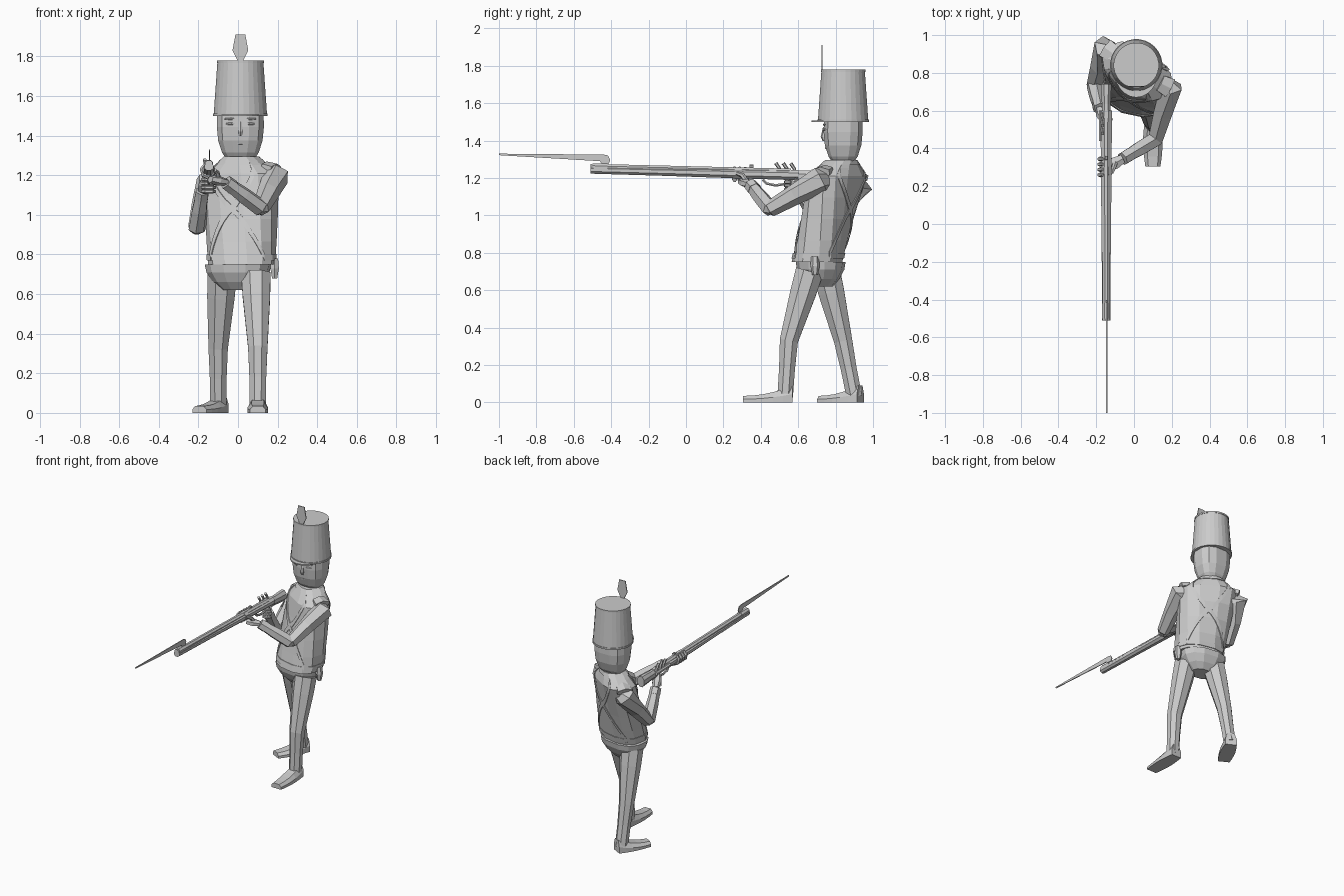
import bpy, bmesh
from math import sin, cos, pi, tau, radians, copysign
from mathutils import Vector

cube = bpy.data.objects.get("Cube")
if cube:
    bpy.data.objects.remove(cube, do_unlink=True)

UP = Vector((0, 0, 1))
FRONT = Vector((0, -1, 0))
LEFT = Vector((1, 0, 0))

plain_grey = bpy.data.materials.new("plain grey")
plain_grey.use_nodes = True
colour = (.6, .6, .6, 1)
plain_grey.diffuse_color = colour
plain_grey.node_tree.nodes["Principled BSDF"].inputs["Base Color"].default_value = colour


def skin(name, rings):
    """Bridge equal rings of points and cap both ends."""
    bm = bmesh.new()
    loops = [[bm.verts.new(point) for point in ring] for ring in rings]
    for low, high in zip(loops, loops[1:]):
        for i in range(len(low)):
            bm.faces.new((low[i - 1], low[i], high[i], high[i - 1]))
    bm.faces.new(loops[0])
    bm.faces.new(loops[-1])
    bmesh.ops.recalc_face_normals(bm, faces=bm.faces)
    mesh = bpy.data.meshes.new(name)
    bm.to_mesh(mesh)
    bm.free()
    mesh.materials.append(plain_grey)
    bpy.context.collection.objects.link(bpy.data.objects.new(name, mesh))


def plate(name, outline, thickness):
    """Flat outline thickened by a vector."""
    skin(name, [outline, [point + thickness for point in outline]])


def level_point(centre, width, depth, turn, angle, power=.8):
    u = width * copysign(abs(cos(angle)) ** power, cos(angle))
    v = depth * copysign(abs(sin(angle)) ** power, sin(angle))
    return centre + Vector((u * cos(turn) - v * sin(turn), u * sin(turn) + v * cos(turn), 0))


def oval(centre, width, depth, turn=0, sides=12, power=.8):
    """Level ring, squarer when the power is lower."""
    return [level_point(centre, width, depth, turn, tau * (i + .5) / sides, power) for i in range(sides)]


def limb(name, joints, radii, sides=6, up=UP, tall=1):
    """Faceted tube through the joints."""
    rings = []
    for i, (joint, radius) in enumerate(zip(joints, radii)):
        ahead = joints[min(i + 1, len(joints) - 1)] - joints[max(i - 1, 0)]
        across = ahead.cross(up).normalized()
        over = across.cross(ahead).normalized() * tall
        angles = [tau * (k + .5) / sides for k in range(sides)]
        rings.append([joint + (across * cos(a) + over * sin(a)) * radius for a in angles])
    skin(name, rings)


# Jacket leans back, widens and twists from waist to shoulders
WAIST, SHOULDER, NECK = .75, 1.21, 1.295


def body(z):
    """Centre, half width, half depth and turn of the trunk at a height."""
    rise = min((z - WAIST) / (SHOULDER - WAIST), 1)
    slope = max(z - SHOULDER, 0) / (NECK - SHOULDER)
    centre = Vector((.018, .7 + .11 * rise + .02 * slope, z))
    width = (.168 + .035 * rise) * (1 - .6 * slope)
    depth = (.13 - .015 * rise) * (1 - .35 * slope)
    return centre, width, depth, radians(-12 - 21 * rise)


levels = [WAIST + (SHOULDER - WAIST) * i / 4 for i in range(5)]
skin("jacket", [oval(*body(z)) for z in levels + [(SHOULDER + NECK) / 2, NECK]])


def band(name, low, high, extra):
    rings = []
    for z in (low, high):
        centre, width, depth, turn = body(z)
        rings.append(oval(centre, width + extra, depth + extra, turn))
    skin(name, rings)


band("waist_belt", .77, .8, .005)
band("collar", 1.27, NECK, .006)

# Hips taper to the crotch
hip_rings = []
for drop in (.13, .09, .04, 0):
    size = 1 - (drop / .18) ** 2
    hip_rings.append(oval(Vector((0, .72, WAIST - drop)), .168 * size, .13 * size, radians(-8)))
skin("hips", hip_rings)


# Crossed belts, front and back
def belt(name, start, end, steps=12):
    rings = []
    for i in range(steps + 1):
        ring = []
        angle = radians(start + (end - start) * i / steps)
        middle = 1.25 - .46 * i / steps
        for rise, lift in ((-.02, 0), (-.02, .005), (.02, .005), (.02, 0)):
            centre, width, depth, turn = body(middle + rise)
            ring.append(level_point(centre, width + lift, depth + lift, turn, angle))
        rings.append(ring)
    skin(name, rings)


for face, sign in (("front", -1), ("back", 1)):
    belt(face + "_belt_from_left", 45 * sign, 140 * sign)
    belt(face + "_belt_from_right", 135 * sign, 40 * sign)

pouch = Vector((.185, .69, .78))
limb("hip_pouch", [pouch, pouch - UP * .05, pouch - UP * .1], (.02, .025, .015), up=FRONT)


# Legs and boots
def leg(side, hip, knee, ankle, toe):
    limb(side + "_leg", [hip, hip.lerp(knee, .3), knee, ankle.lerp(knee, .5), ankle],
         (.08, .075, .053, .046, .045), sides=8, up=FRONT)
    along = Vector((toe.x - ankle.x, toe.y - ankle.y, 0))
    heel = toe - along * 1.18
    across = along.cross(UP).normalized()
    rings = []
    for i in range(6):
        reach = i / 5
        top = UP * (.035 + .055 * (1 - reach) ** 2)
        wide = across * (.04 + .012 * sin(pi * reach))
        sole = heel.lerp(toe, reach)
        rings.append([sole - wide, sole + wide, sole + wide + top / 2, sole + wide * .6 + top,
                      sole - wide * .6 + top, sole - wide + top / 2])
    skin(side + "_boot", rings)


leg("left", Vector((.09, .66, .7)), Vector((.1, .55, .33)), Vector((.1, .53, .03)), Vector((.1, .305, 0)))
leg("right", Vector((-.08, .75, .7)), Vector((-.1, .84, .33)), Vector((-.1, .9, .03)), Vector((-.195, .72, 0)))


# Arms with shoulder caps, cuffs and palms
def arm(side, shoulder, elbow, wrist, palm, up):
    inner = shoulder.lerp(body(SHOULDER)[0], .3)
    tip = elbow + (elbow - shoulder) * .06
    limb(side + "_upper_arm", [inner, shoulder, shoulder.lerp(elbow, .5), elbow, tip],
         (.055, .07, .056, .044, .02))
    limb(side + "_forearm", [elbow + (elbow - wrist) * .1, elbow, elbow.lerp(wrist, .5), wrist],
         (.02, .044, .042, .032), up=up)
    limb(side + "_cuff", [elbow.lerp(wrist, .8), wrist], (.039, .037), up=up)
    limb(side + "_shoulder_cap", [inner + UP * .05, shoulder + UP * .04], (.05, .06), tall=.5)
    limb(side + "_palm", [wrist, wrist.lerp(palm, .5), palm], (.026, .036, .028), up=up, tall=.7)


arm("left", Vector((.19, .72, 1.19)), Vector((.115, .45, 1.035)), Vector((-.06, .345, 1.165)),
    Vector((-.14, .3, 1.18)), UP)
arm("right", Vector((-.15, .93, 1.16)), Vector((-.21, .74, .93)), Vector((-.18, .61, 1.12)),
    Vector((-.155, .55, 1.18)), FRONT)

# Long gun, placed by distance along its gently falling axis
BORE = -.147


def gun_point(y, drop=0.0, out=0.0):
    return Vector((BORE + out, y, 1.245 - .025 * (y + .5) - drop))


def gun_part(name, start, end, radii, drop=0.0, out=0.0, sides=8, tall=1.0):
    steps = len(radii) - 1
    joints = [gun_point(start + (end - start) * i / steps, drop, out) for i in range(steps + 1)]
    limb(name, joints, radii, sides=sides, tall=tall)


gun_part("barrel", -.51, .56, (.02, .021), drop=-.012)
gun_part("fore_stock", -.51, .6, (.024, .026, .03, .033), drop=.002, tall=.9)
gun_part("butt_stock", .58, .74, (.026, .025, .028, .03), drop=.01, tall=1.4)
gun_part("lock_plate", .44, .6, (.015, .015), out=-.025)
gun_part("barrel_band", .26, .3, (.033, .033))
gun_part("rear_sight", .34, .36, (.01, .01), drop=-.04)
for i in range(3):
    root = gun_point(.5 + .04 * i, out=-.02)
    limb("lock_hammer", [root, root + UP * .03, root + UP * .06 + FRONT * .02], (.012, .009, .01), up=FRONT)
guard = [gun_point(.48 - .07 * cos(pi * i / 4), .03 + .03 * sin(pi * i / 4)) for i in range(5)]
limb("trigger_guard", guard, [.008] * 5, up=LEFT)

# Fingers curl around the gun
for i in range(4):
    grip = gun_point(.26 + .028 * i)
    turns = [radians(-90 - 50 * k) for k in range(4)]
    curl = [grip + (LEFT * cos(a) + UP * sin(a)) * .036 for a in turns]
    limb("left_finger", curl, (.013, .013, .012, .008), up=FRONT)
    grip = gun_point(.56, .1 - .02 * i)
    turns = [radians(-180 + 60 * k) for k in range(4)]
    curl = [grip + (LEFT * cos(a) - FRONT * sin(a)) * .03 for a in turns]
    limb("right_finger", curl, (.012, .012, .011, .008))
limb("left_thumb", [gun_point(.33, .05, .05), gun_point(.3, .01, .04), gun_point(.27, 0, .03)], (.015, .013, .009))

# Bayonet: hooked root and thin tapered blade
gun_part("bayonet_socket", -.5, -.42, (.023, .023), drop=-.012)
hook = [Vector((BORE, -.43 + .025 * cos(a), 1.295 + .03 * sin(a))) for a in (-1, 0, 1)]
blade = [Vector((BORE, y, z)) for y, z in ((-.44, 1.325), (-1, 1.33), (-1, 1.322), (-.46, 1.29), (-.44, 1.26))]
plate("bayonet_blade", hook + blade, LEFT * .006)

# Head widens quickly from the chin
face = Vector((.012, .84, 1.285))
head_rings = []
for rise, size in ((0, .075), (.03, .095), (.09, .115), (.16, .122), (.235, .12)):
    head_rings.append(oval(face + UP * rise, size, size - .015, power=.75))
skin("head", head_rings)
skin("neck", [oval(face + UP * lift, .06, .06) for lift in (-.06, .05)])


# Features sit on the front of the head
def feature(out, rise, ahead=.1):
    return face + LEFT * out + UP * rise + FRONT * ahead


limb("nose", [feature(0, .185), feature(0, .135, .106), feature(0, .115)], (.008, .014, .01), up=FRONT)
for name, reach, rise, thick in (("eye", .026, .175, .008), ("eyebrow", .034, .2, .006), ("mouth", .03, .075, .005)):
    for out in ((0,) if name == "mouth" else (-.045, .045)):
        ahead = .092 if name == "mouth" else .102
        limb(name, [feature(out - reach, rise, ahead - .006), feature(out, rise, ahead),
                    feature(out + reach, rise, ahead - .006)], (thick / 2, thick, thick / 2))

# Tall tapered hat with rims, visor and plume
crown = Vector((face.x, face.y, 1.5))


def hat_part(name, low, high, wide, narrow):
    skin(name, [oval(crown + UP * low, wide, wide, sides=28, power=1),
                oval(crown + UP * high, narrow, narrow, sides=28, power=1)])


hat_part("hat", 0, .27, .136, .117)
hat_part("hat_lower_rim", 0, .012, .139, .139)
hat_part("hat_upper_rim", .268, .28, .12, .12)
visor = [level_point(crown, .125, .17, 0, radians(200 + 14 * i), 1) for i in range(11)]
plate("visor", visor, UP * .008)
plume = Vector((face.x, .725, 1.78))
right_edge = [plume + LEFT * out + UP * rise for out, rise in ((.012, -.1), (.015, 0), (.04, .05), (.025, .13))]
left_edge = [Vector((2 * plume.x - p.x, p.y, p.z)) for p in reversed(right_edge)]
plate("plume", right_edge + left_edge, FRONT * -.006)
